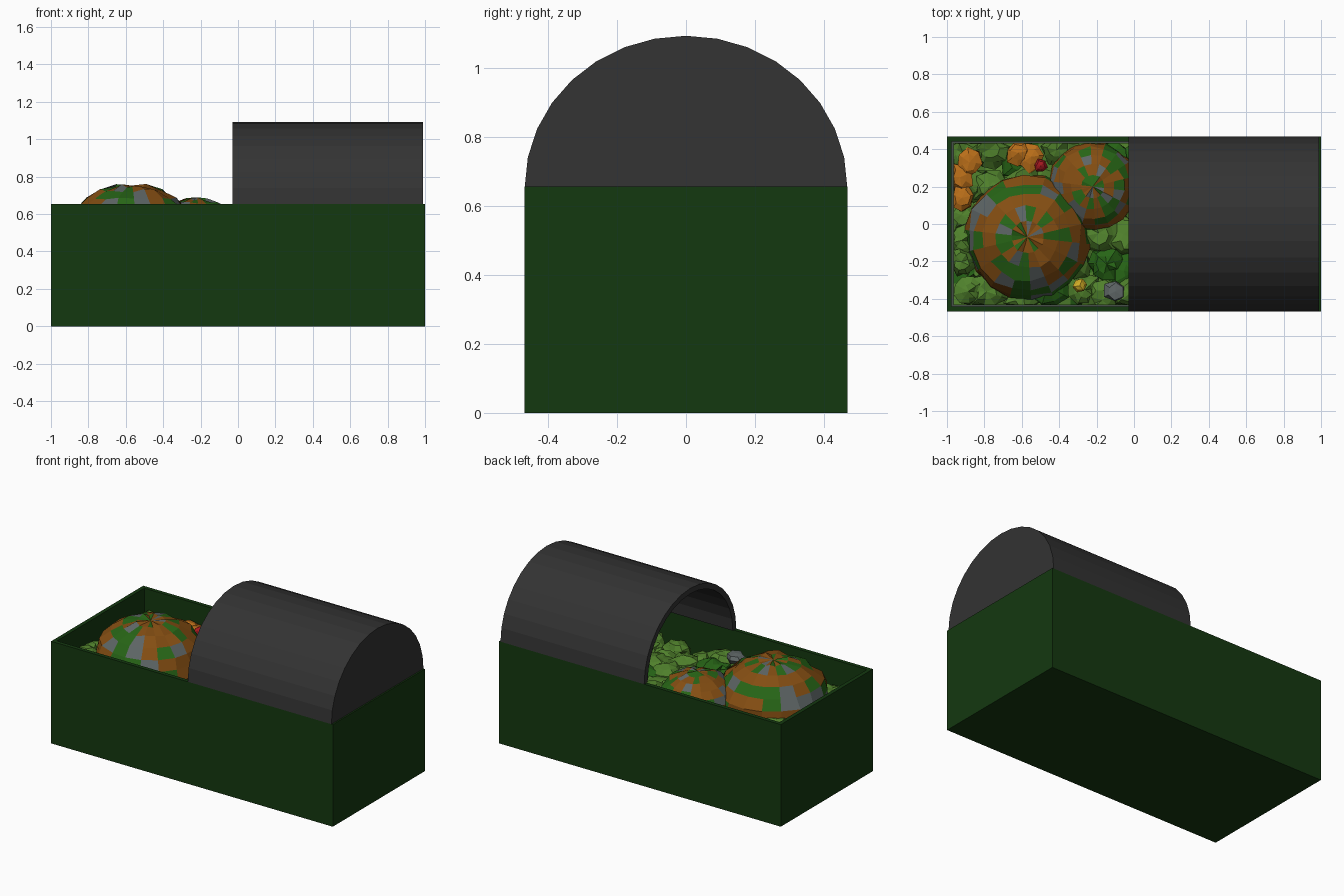
import bpy, bmesh, math, random
from mathutils import Vector, noise

if "Cube" in bpy.data.objects:
    bpy.data.objects.remove(bpy.data.objects["Cube"])

random.seed(7)

def mat(name, r, g, b):
    m = bpy.data.materials.new(name)
    m.diffuse_color = (r, g, b, 1)
    m.use_nodes = True
    m.node_tree.nodes["Principled BSDF"].inputs["Base Color"].default_value = m.diffuse_color
    return m

DARK_GREEN = mat("bin_green", 0.007, 0.04, 0.005)
LINER = mat("liner_grey", 0.06, 0.08, 0.065)
BLACK = mat("cover_black", 0.033, 0.033, 0.033)
LEAF = mat("leaf_green", 0.08, 0.22, 0.025)
MOSS = mat("moss_green", 0.02, 0.13, 0.008)
RUST = mat("rust_brown", 0.23, 0.075, 0.006)
STONE = mat("stone_grey", 0.11, 0.13, 0.13)
ORANGE = mat("peel_orange", 0.5, 0.16, 0.01)
YELLOW = mat("scrap_yellow", 0.65, 0.42, 0.02)
RED = mat("scrap_red", 0.4, 0.01, 0.015)

def finish(bm, name, mats):
    bmesh.ops.recalc_face_normals(bm, faces=bm.faces)
    me = bpy.data.meshes.new(name)
    bm.to_mesh(me)
    bm.free()
    ob = bpy.data.objects.new(name, me)
    bpy.context.collection.objects.link(ob)
    for m in mats:
        me.materials.append(m)
    return ob

# Open bin: a box whose top is inset and pushed down, with a grey lining
L, W, H, T = 1.0, 0.467, 0.655, 0.035
bm = bmesh.new()
bmesh.ops.create_cube(bm, size=1)
for v in bm.verts:
    v.co = (v.co.x * 2 * L, v.co.y * 2 * W, (v.co.z + 0.5) * H)
bm.normal_update()
top = max(bm.faces, key=lambda f: f.calc_center_median().z)
bmesh.ops.inset_region(bm, faces=[top], thickness=T)
hole = bmesh.ops.extrude_face_region(bm, geom=[top])
down = [v for v in hole["geom"] if isinstance(v, bmesh.types.BMVert)]
bmesh.ops.translate(bm, verts=down, vec=(0, 0, T - H))
if top.is_valid:
    bmesh.ops.delete(bm, geom=[top], context='FACES_ONLY')
for f in bm.faces:
    c = f.calc_center_median()
    if abs(c.x) < L - T + .001 and abs(c.y) < W - T + .001 and 0.01 < c.z < H - .01:
        f.material_index = 1
finish(bm, "bin", [DARK_GREEN, LINER])

# Arched cover: outer and inner barrel, open to the left, closed to the right
def arch(bm, x, ry, rz, n=16):
    return [bm.verts.new((x, ry * math.cos(math.pi * i / n),
                          H + rz * math.sin(math.pi * i / n))) for i in range(n + 1)]

def bridge(bm, a, b):
    for i in range(len(a) - 1):
        bm.faces.new((a[i], a[i + 1], b[i + 1], b[i]))

bm = bmesh.new()
RZ = 0.437
out0, out1 = arch(bm, -0.03, W, RZ), arch(bm, 0.99, W, RZ)
in0, in1 = arch(bm, -0.03, W - T, RZ - T), arch(bm, 0.955, W - T, RZ - T)
for a, b in ((out0, out1), (in0, in1), (out0, in0)):
    bridge(bm, a, b)
bm.faces.new(out1)
bm.faces.new(in1)
bm.faces.new((out0[0], out1[0], in1[0], in0[0]))
bm.faces.new((out0[-1], out1[-1], in1[-1], in0[-1]))
bm.faces.new((out1[0], out1[-1], in1[-1], in1[0]))
finish(bm, "arched_cover", [BLACK])

# Uneven bed filling the bin below the mounds
bm = bmesh.new()
bmesh.ops.create_grid(bm, x_segments=34, y_segments=15, size=1)
for v in bm.verts:
    v.co.x *= L - T
    v.co.y *= W - T
    v.co.z = 0.42 + 0.05 * noise.noise(v.co * 7)
for f in bm.faces:
    f.material_index = random.choice((0, 0, 0, 1))
finish(bm, "leaf_bed", [LEAF, MOSS])

# Crumpled lumps: jittered low-poly spheres kept inside the bin walls
def lump(bm, centre, size, jitter, pick, seg=9, rings=6):
    new = bmesh.ops.create_uvsphere(bm, u_segments=seg, v_segments=rings, radius=1)["verts"]
    turn = random.random() * 6.28
    c, s = math.cos(turn), math.sin(turn)
    for v in new:
        p = v.co * (1 + random.uniform(-jitter, jitter))
        p = Vector((p.x * c - p.y * s, p.x * s + p.y * c, p.z))
        p = Vector(centre) + Vector(p[i] * size[i] for i in range(3))
        p.x = max(-L + T, min(L - T, p.x))
        p.y = max(-W + T, min(W - T, p.y))
        v.co = p
    for f in {f for v in new for f in v.link_faces}:
        f.material_index = pick()

# Two large patchwork mounds
PATCH = [RUST, MOSS, STONE]
patch = lambda: random.choice((0, 0, 0, 1, 1, 2))
for name, centre, size in (
        ("large_mound", (-0.57, -0.07, 0.50), (0.335, 0.335, 0.26)),
        ("small_mound", (-0.22, 0.20, 0.50), (0.235, 0.245, 0.185))):
    bm = bmesh.new()
    lump(bm, centre, size, 0.04, patch, 18, 12)
    finish(bm, name, PATCH)

# Leafy clumps spread over the whole bed
bm = bmesh.new()
for i in range(13):
    for j in range(6):
        r = random.uniform(0.08, 0.12)
        centre = (-0.9 + i * 0.15 + random.uniform(-.04, .04),
                  -0.37 + j * 0.148 + random.uniform(-.04, .04),
                  random.uniform(0.43, 0.49))
        colour = random.choice((0, 0, 0, 0, 1))
        lump(bm, centre, (r, r, 0.06), 0.25, lambda: colour)
finish(bm, "leaf_clumps", [LEAF, MOSS])

# Peel pieces along the back and left edge
bm = bmesh.new()
for x, y in ((-0.62, 0.38), (-0.55, 0.36), (-0.93, 0.25), (-0.92, 0.14), (-0.88, 0.33)):
    lump(bm, (x, y, 0.52), (0.07, 0.08, 0.035), 0.2, lambda: 0, 7, 5)
finish(bm, "orange_peel", [ORANGE])

# Small coloured scraps
for name, m, centre in (("yellow_scrap", YELLOW, (-0.29, -0.33, 0.55)),
                        ("red_scrap", RED, (-0.5, 0.31, 0.55)),
                        ("grey_scrap", STONE, (-0.10, -0.36, 0.53))):
    bm = bmesh.new()
    r = 0.06 if m is STONE else 0.035
    lump(bm, centre, (r, r, 0.03), 0.2, lambda: 0, 6, 4)
    finish(bm, name, [m])
